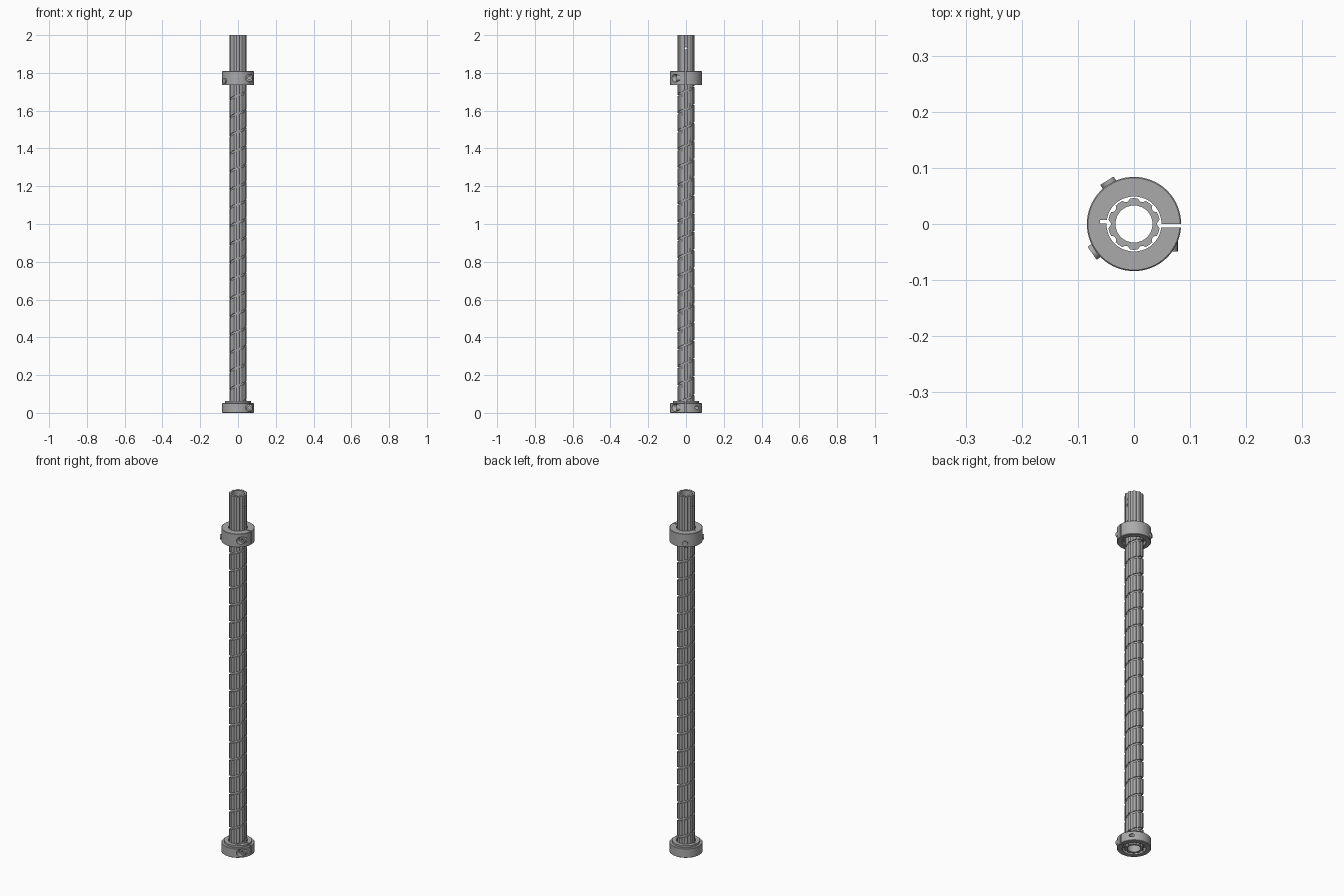
import bpy, bmesh, math
from mathutils import Vector

if "Cube" in bpy.data.objects:
    bpy.data.objects.remove(bpy.data.objects["Cube"])

steel = bpy.data.materials.new("grey steel")
steel.use_nodes = True
GREY = (0.4, 0.4, 0.4, 1)
steel.diffuse_color = GREY
steel.node_tree.nodes["Principled BSDF"].inputs["Base Color"].default_value = GREY

TAU = math.tau
STEPS = 80                                   # columns per turn
FLUTE = [1, 0.8, 0, 0, 0, 0, 0, 0.8]         # one spline period, 1 = deepest
OUTER, FLUTE_DEPTH, GROOVE_R, BORE = 0.046, 0.005, 0.039, 0.033
PITCH, GROOVE_W = 0.096, 0.012
LOW, HIGH = 0.055, 1.74                      # range of the spiral groove
FRONT_Z = 1.2                                # a groove crosses the front here


def finish(name, bm, recalc=True):
    if recalc:
        bmesh.ops.recalc_face_normals(bm, faces=bm.faces)
    mesh = bpy.data.meshes.new(name)
    bm.to_mesh(mesh)
    bm.free()
    obj = bpy.data.objects.new(name, mesh)
    bpy.context.collection.objects.link(obj)
    mesh.materials.append(steel)
    return obj


def activate(obj):
    bpy.ops.object.select_all(action='DESELECT')
    obj.select_set(True)
    bpy.context.view_layer.objects.active = obj


def smooth(obj):
    activate(obj)
    bpy.ops.object.shade_smooth_by_angle(angle=math.radians(30))


def lathe(name, profile, segments=64):
    bm = bmesh.new()
    rings = [[bm.verts.new((r * math.cos(TAU * i / segments), r * math.sin(TAU * i / segments), z))
              for i in range(segments)] for r, z in profile]
    for a, b in zip(rings, rings[1:] + rings[:1]):
        for i in range(segments):
            j = (i + 1) % segments
            bm.faces.new((a[i], a[j], b[j], b[i]))
    return finish(name, bm)


def rod(name, start, end, radius, sides=24):
    start, end = Vector(start), Vector(end)
    axis = end - start
    bm = bmesh.new()
    bmesh.ops.create_cone(bm, cap_ends=True, segments=sides, radius1=radius,
                          radius2=radius, depth=axis.length)
    turn = axis.to_track_quat('Z', 'Y').to_matrix()
    for v in bm.verts:
        v.co = turn @ v.co + (start + end) / 2
    return finish(name, bm)


def box(name, center, size):
    bm = bmesh.new()
    bmesh.ops.create_cube(bm, size=1)
    for v in bm.verts:
        v.co = Vector([c + s * p for c, s, p in zip(center, size, v.co)])
    return finish(name, bm)


def cut(obj, cutters):
    for cutter in cutters:
        cutter.hide_render = True
        mod = obj.modifiers.new("cut", 'BOOLEAN')
        mod.operation, mod.solver, mod.object = 'DIFFERENCE', 'EXACT', cutter
        activate(obj)
        bpy.ops.object.modifier_apply(modifier=mod.name)
        bpy.data.objects.remove(cutter)


# Splined tubes: plain fluted ends, with an open bore
def spline_radius(i):
    return OUTER - FLUTE_DEPTH * FLUTE[i % len(FLUTE)]


def fluted_tube(name, z0, z1):
    bm = bmesh.new()
    rings = []
    for fluted, z in ((True, z0), (True, z1), (False, z1), (False, z0)):
        ring = []
        for i in range(STEPS):
            r, a = (spline_radius(i) if fluted else BORE), TAU * i / STEPS
            ring.append(bm.verts.new((r * math.cos(a), r * math.sin(a), z)))
        rings.append(ring)
    for a, b in zip(rings, rings[1:] + rings[:1]):
        for i in range(STEPS):
            j = (i + 1) % STEPS
            bm.faces.new((a[i], a[j], b[j], b[i]))
    return finish(name, bm)


smooth(fluted_tube("shaft_foot", 0, LOW))
shaft_top = fluted_tube("shaft_top", HIGH, 2)
cut(shaft_top, [rod("pin_hole", (-0.1, 0, 1.93), (0.1, 0, 1.93), 0.007, 16)])
smooth(shaft_top)

# Middle of the shaft: one strip wound upward, with a square spiral groove
bm = bmesh.new()
first = -math.ceil(FRONT_Z / PITCH) * STEPS
last = math.ceil((2 - FRONT_Z) / PITCH) * STEPS
previous = None
for i in range(first, last):
    a = TAU * i / STEPS
    z = FRONT_Z + PITCH * (i / STEPS + 0.25)
    land = spline_radius(i)
    floor = min(GROOVE_R, land)
    row = []
    for r, h in ((land, -GROOVE_W / 2), (floor, -GROOVE_W / 2), (floor, GROOVE_W / 2),
                 (land, GROOVE_W / 2), (land, PITCH - GROOVE_W / 2)):
        height = min(max(z + h, LOW), HIGH)
        row.append(bm.verts.new((r * math.cos(a), r * math.sin(a), height)))
    if previous:
        for k in range(4):
            bm.faces.new((previous[k], row[k], row[k + 1], previous[k + 1]))
    previous = row
bmesh.ops.remove_doubles(bm, verts=bm.verts, dist=0.00001)
flat = [f for f in bm.faces if f.calc_area() < 1e-9 or
        max(v.co.z for v in f.verts) - min(v.co.z for v in f.verts) < 1e-6]
bmesh.ops.delete(bm, geom=flat, context='FACES')
smooth(finish("grooved_shaft", bm, recalc=False))
smooth(lathe("shaft_lining", [(BORE, LOW), (BORE, HIGH), (BORE + 0.002, HIGH), (BORE + 0.002, LOW)]))


# Split clamp collars with a counterbored screw beside the slit
SCREW_X = 0.061


def clamp(name, profile, z):
    collar = lathe(name, profile)
    cut(collar, [
        box("slit", (0.08, -0.003, z), (0.08, 0.006, 0.2)),
        box("relief_notch", (-0.05, 0.004, z), (0.022, 0.006, 0.2)),
        rod("counterbore", (SCREW_X, -0.032, z), (SCREW_X, -0.12, z), 0.02),
        rod("thread_hole", (SCREW_X, 0.01, z), (SCREW_X, 0.12, z), 0.009),
    ])
    smooth(collar)
    head = rod(name + "_screw", (SCREW_X, -0.03, z), (SCREW_X, -0.049, z), 0.017)
    cut(head, [rod("hex_socket", (SCREW_X, -0.038, z), (SCREW_X, -0.06, z), 0.009, 6)])
    smooth(head)


clamp("lower_collar", [(0.058, 0), (0.082, 0), (0.084, 0.002), (0.084, 0.05), (0.082, 0.052),
                       (0.07, 0.052), (0.07, 0.062), (0.049, 0.062), (0.049, 0.02), (0.058, 0.02)], 0.028)
clamp("upper_collar", [(0.058, 1.735), (0.082, 1.735), (0.084, 1.737), (0.084, 1.808), (0.082, 1.81),
                       (0.049, 1.81), (0.049, 1.755), (0.058, 1.755)], 1.772)

# Radial set screws low on the upper collar
for label, degrees in (("front", 215), ("back", 122)):
    a = math.radians(degrees)
    out = Vector((math.cos(a), math.sin(a), 0))
    up = Vector((0, 0, 1.757))
    screw = rod(label + "_set_screw", out * 0.07 + up, out * 0.091 + up, 0.014)
    cut(screw, [rod("hex_socket", out * 0.083 + up, out * 0.1 + up, 0.007, 6)])
    smooth(screw)
